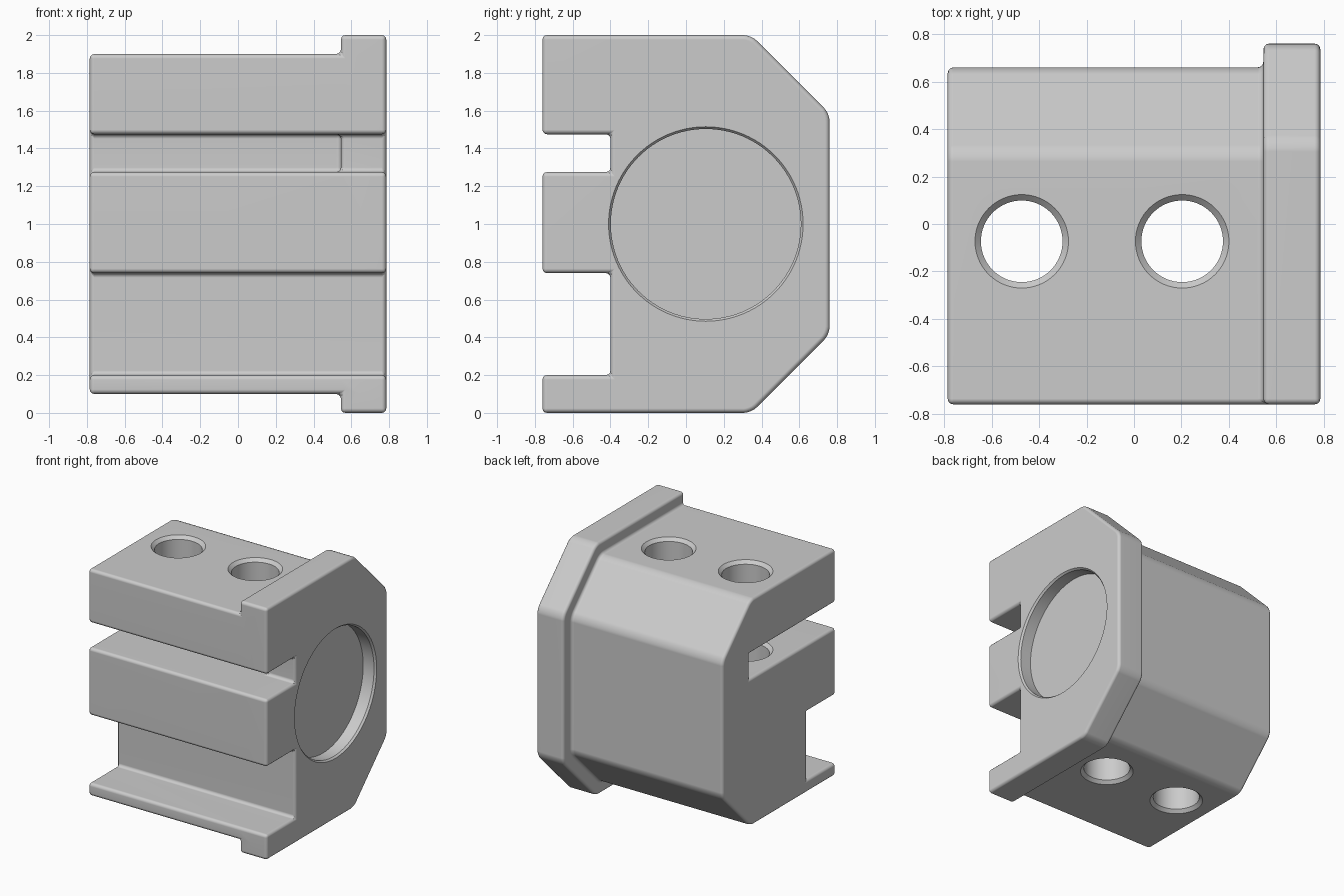
import bpy, bmesh, math
from mathutils import Matrix

if "Cube" in bpy.data.objects:
    bpy.data.objects.remove(bpy.data.objects["Cube"], do_unlink=True)

grey = bpy.data.materials.new("plain grey")
grey.use_nodes = True
grey.diffuse_color = (0.6, 0.6, 0.6, 1)
grey.node_tree.nodes["Principled BSDF"].inputs["Base Color"].default_value = grey.diffuse_color


def finish(bm, name):
    bmesh.ops.recalc_face_normals(bm, faces=bm.faces[:])
    mesh = bpy.data.meshes.new(name)
    bm.to_mesh(mesh)
    bm.free()
    mesh.materials.append(grey)
    obj = bpy.data.objects.new(name, mesh)
    bpy.context.collection.objects.link(obj)
    return obj


def prism(name, x0, x1, inset):
    """Block with two sloped back corners, extruded along x."""
    bm = bmesh.new()
    slide = inset * math.tan(math.pi / 8)
    front, back, half = -0.76, 0.76 - inset, 1 - inset
    knee, rise = 0.345 - slide, 0.585 - slide + 0.0
    pts = [(front, -half), (knee, -half), (back, -rise),
           (back, rise), (knee, half), (front, half)]
    verts = [bm.verts.new((x0, y, z + 1)) for y, z in pts]
    bm.faces.new(verts)
    # soften the sloped corners
    bmesh.ops.bevel(bm, geom=verts[1:5], offset=0.04, segments=4,
                    profile=0.5, affect='VERTICES')
    face = bm.faces[:]
    out = bmesh.ops.extrude_face_region(bm, geom=face, use_keep_orig=True)
    moved = [g for g in out["geom"] if isinstance(g, bmesh.types.BMVert)]
    bmesh.ops.translate(bm, verts=moved, vec=(x1 - x0, 0, 0))
    return finish(bm, name)


def box_cutter(name, lo, hi):
    bm = bmesh.new()
    bmesh.ops.create_cube(bm, size=1)
    for v in bm.verts:
        v.co = [a + (b - a) * (c + 0.5) for a, b, c in zip(lo, hi, v.co)]
    return finish(bm, name)


def lathe_cutter(name, profile, matrix, sides=64):
    """Closed turned solid from (radius, height) rings."""
    bm = bmesh.new()
    rings = []
    for r, h in profile:
        rings.append([bm.verts.new((r * math.cos(2 * math.pi * i / sides),
                                    r * math.sin(2 * math.pi * i / sides), h))
                      for i in range(sides)])
    for a, b in zip(rings, rings[1:]):
        for i in range(sides):
            j = (i + 1) % sides
            bm.faces.new((a[i], a[j], b[j], b[i]))
    bm.faces.new(rings[0])
    bm.faces.new(rings[-1])
    bm.transform(matrix)
    return finish(bm, name)


def apply(obj, kind, **settings):
    mod = obj.modifiers.new(kind.title(), kind)
    for key, value in settings.items():
        setattr(mod, key, value)
    bpy.context.view_layer.objects.active = obj
    bpy.ops.object.modifier_apply(modifier=mod.name)


def combine(obj, other, operation='DIFFERENCE'):
    apply(obj, 'BOOLEAN', object=other, operation=operation, solver='EXACT')
    bpy.data.objects.remove(other, do_unlink=True)


# Main block with end flange
block = prism("clamp_block", -0.785, 0.65, 0.1)
combine(block, prism("end_flange", 0.545, 0.785, 0.0), 'UNION')

# Front slots; the upper one runs deep behind the flange
combine(block, box_cutter("lower_slot", (-1, -1, 0.2), (1, -0.4, 0.74)))
combine(block, box_cutter("upper_slot", (-1, -1, 1.275), (1, -0.4, 1.475)))
combine(block, box_cutter("deep_slot", (-1, -0.9, 1.275), (0.545, 0.32, 1.475)))

# Rounded edges
apply(block, 'BEVEL', width=0.024, segments=3, limit_method='ANGLE',
      angle_limit=math.radians(30), use_clamp_overlap=False)

# Two vertical bolt holes, flared wherever they meet a surface
hole, flare = 0.172, 0.197
hole_profile = [(flare + 0.1, 0.0), (flare, 0.1), (hole, 0.125),
                (hole, 1.25), (flare, 1.275), (flare, 1.475), (hole, 1.5),
                (hole, 1.875), (flare, 1.9), (flare + 0.1, 2.0)]
for x in (-0.473, 0.203):
    combine(block, lathe_cutter("bolt_hole", hole_profile,
                                Matrix.Translation((x, -0.073, 0))))

# Round recess in the flange face
recess_profile = [(0.503, -0.11), (0.503, -0.015), (0.515, 0.0), (0.515, 0.1)]
combine(block, lathe_cutter("round_recess", recess_profile,
                            Matrix.Translation((0.785, 0.105, 1))
                            @ Matrix.Rotation(math.pi / 2, 4, 'Y'), 96))

# Smooth shading with crisp flats
bpy.ops.object.select_all(action='DESELECT')
block.select_set(True)
bpy.context.view_layer.objects.active = block
bpy.ops.object.shade_smooth_by_angle(angle=math.radians(35))
block.modifiers.new("Flat Faces", 'WEIGHTED_NORMAL').keep_sharp = True
